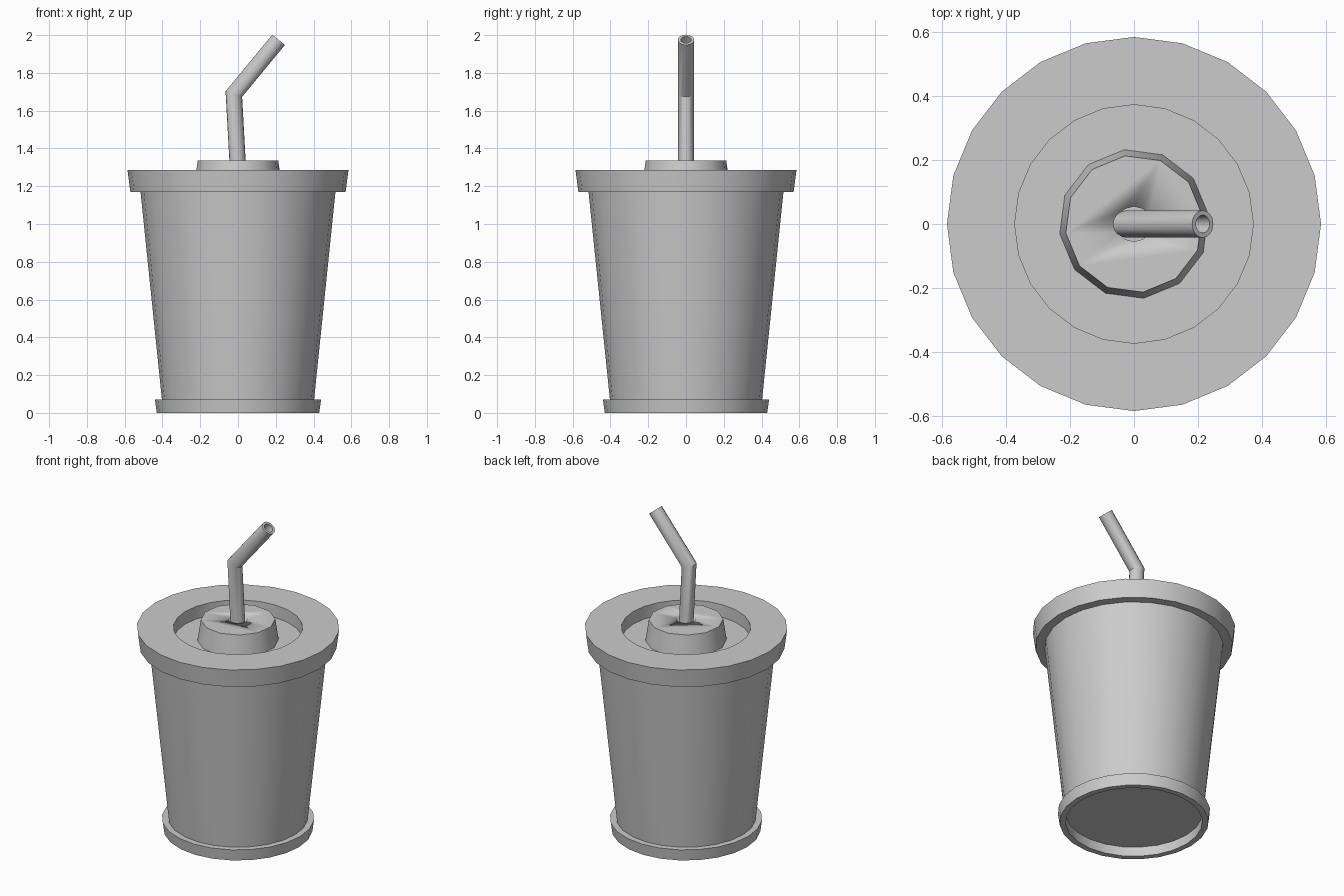
import bpy, bmesh
from math import sin, cos, pi, radians
from mathutils import Vector

if "Cube" in bpy.data.objects:
    bpy.data.objects.remove(bpy.data.objects["Cube"])


def finish(bm, name, angle=40):
    bmesh.ops.recalc_face_normals(bm, faces=bm.faces)
    me = bpy.data.meshes.new(name)
    bm.to_mesh(me)
    bm.free()
    ob = bpy.data.objects.new(name, me)
    bpy.context.collection.objects.link(ob)
    bpy.ops.object.select_all(action='DESELECT')
    bpy.context.view_layer.objects.active = ob
    ob.select_set(True)
    bpy.ops.object.shade_smooth_by_angle(angle=radians(angle))
    return ob


def bridge(bm, a, b):
    n = len(a)
    for i in range(n):
        j = (i + 1) % n
        bm.faces.new((a[i], a[j], b[j], b[i]))


def lathe(name, profile, sides, turn=0.0):
    """Revolve (radius, z) points around z; both ends are capped."""
    bm = bmesh.new()
    rings = []
    for r, z in profile:
        angles = [turn + 2 * pi * i / sides for i in range(sides)]
        rings.append([bm.verts.new((r * cos(a), r * sin(a), z)) for a in angles])
    for a, b in zip(rings, rings[1:]):
        bridge(bm, a, b)
    bm.faces.new(rings[0])
    bm.faces.new(rings[-1])
    return finish(bm, name)


# Cup: recessed underside, foot ring, tapered wall
lathe("cup", [(0.395, 0.06), (0.395, 0.0), (0.43, 0.0), (0.44, 0.072),
              (0.403, 0.072), (0.517, 1.18)], 24)

# Lid: overhanging rim with a sunken centre
lathe("lid", [(0.50, 1.17), (0.57, 1.17), (0.585, 1.285),
              (0.373, 1.285), (0.373, 1.205)], 24)

# Raised twelve-sided lid centre with the straw hole
lathe("lid_centre", [(0.235, 1.20), (0.215, 1.335)], 12, radians(7.5))
centre = bpy.data.objects["lid_centre"]
cutter = lathe("straw_hole_cutter", [(0.055, 1.22), (0.055, 1.40)], 12)
cutter.hide_render = True
cutter.hide_set(True)
cut = centre.modifiers.new("straw_hole", 'BOOLEAN')
cut.operation = 'DIFFERENCE'
cut.solver = 'EXACT'
cut.object = cutter

# Bent hollow straw with a mitred elbow
path = [Vector((0.004, 0, 1.215)), Vector((-0.022, 0, 1.688)), Vector((0.215, 0, 1.975))]
dirs = [(path[1] - path[0]).normalized(), (path[2] - path[1]).normalized()]
mitre = (dirs[0] + dirs[1]).normalized()
planes = [dirs[0], mitre, dirs[1]]
stretch = [1, 1 / mitre.dot(dirs[0]), 1]
bm = bmesh.new()
tubes = []
for radius in (0.043, 0.028):
    rings = []
    for p, n, s in zip(path, planes, stretch):
        side = Vector((n.z, 0, -n.x)) * s
        rings.append([bm.verts.new(p + radius * (side * cos(a) + Vector((0, sin(a), 0))))
                      for a in (2 * pi * i / 16 for i in range(16))])
    for a, b in zip(rings, rings[1:]):
        bridge(bm, a, b)
    tubes.append(rings)
for end in (0, -1):
    bridge(bm, tubes[0][end], tubes[1][end])
finish(bm, "straw", 35)
